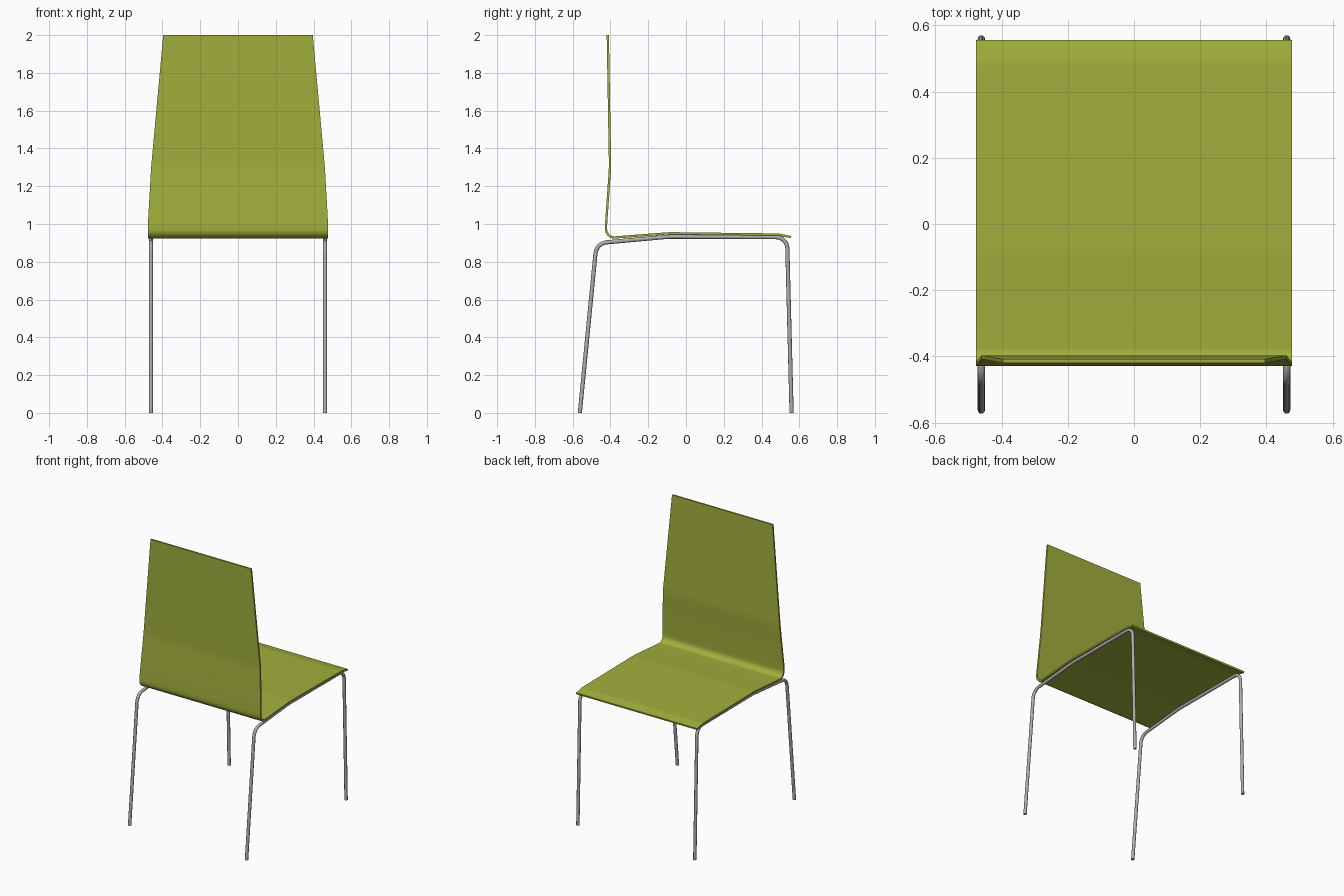
import bpy, bmesh, math
from mathutils import Vector

if "Cube" in bpy.data.objects:
    bpy.data.objects.remove(bpy.data.objects["Cube"])


def material(name, rgb):
    m = bpy.data.materials.new(name)
    m.diffuse_color = (*rgb, 1)
    m.use_nodes = True
    m.node_tree.nodes["Principled BSDF"].inputs["Base Color"].default_value = m.diffuse_color
    return m


GREEN = material("olive green", (0.36, 0.43, 0.045))
STEEL = material("grey metal", (0.42, 0.42, 0.42))


def fillet(points, steps=8):
    """Round the corners of a (y, z, radius) path with circular arcs."""
    out = []
    for i, (y, z, r) in enumerate(points):
        p = Vector((y, z))
        if r == 0 or i in (0, len(points) - 1):
            out.append(p)
            continue
        a = (Vector(points[i - 1][:2]) - p).normalized()
        b = (Vector(points[i + 1][:2]) - p).normalized()
        half = a.angle(b) / 2
        centre = p + (a + b).normalized() * (r / math.sin(half))
        s = p + a * (r / math.tan(half)) - centre
        e = p + b * (r / math.tan(half)) - centre
        total = s.angle(e)
        for k in range(steps + 1):
            t = k / steps
            out.append(centre + (s * math.sin((1 - t) * total) + e * math.sin(t * total)) / math.sin(total))
    return out


def sweep(name, path, section, mat, x0=0, level_ends=False):
    """Sweep section(z) -> [(x, normal offset)] along a path in the yz plane."""
    bm = bmesh.new()
    rings = []
    n = len(path)
    for i, p in enumerate(path):
        d1 = (path[i] - path[i - 1]).normalized() if i else None
        d2 = (path[i + 1] - path[i]).normalized() if i < n - 1 else None
        t = ((d1 or d2) + (d2 or d1)).normalized()
        nrm = Vector((-t.y, t.x)) / t.dot(d1 or d2)
        if level_ends and i in (0, n - 1):
            nrm = Vector((-1 if t.y > 0 else 1, 0))
        rings.append([bm.verts.new((x0 + x, p.x + nrm.x * o, p.y + nrm.y * o))
                      for x, o in section(p.y)])
    m = len(rings[0])
    for a, b in zip(rings, rings[1:]):
        for j in range(m):
            bm.faces.new((a[j], a[(j + 1) % m], b[(j + 1) % m], b[j]))
    bm.faces.new(rings[0])
    bm.faces.new(rings[-1])
    bmesh.ops.recalc_face_normals(bm, faces=bm.faces)
    me = bpy.data.meshes.new(name)
    bm.to_mesh(me)
    bm.free()
    me.materials.append(mat)
    ob = bpy.data.objects.new(name, me)
    bpy.context.collection.objects.link(ob)
    bpy.ops.object.select_all(action='DESELECT')
    ob.select_set(True)
    bpy.context.view_layer.objects.active = ob
    bpy.ops.object.shade_smooth_by_angle(angle=math.radians(35))
    return ob


# Seat and backrest: one bent sheet, narrowing towards the top
def sheet(z):
    if z < 1.0:
        w = 0.477
    elif z < 1.3:
        w = 0.477 - 0.017 * (z - 1.0) / 0.3
    else:
        w = 0.46 - 0.064 * (z - 1.3) / 0.7
    h = 0.006
    return [(-w, -h), (w, -h), (w, h), (-w, h)]


shell_path = fillet([(-0.414, 2.0, 0), (-0.402, 1.3, 0.8), (-0.423, 1.0, 0),
                     (-0.424, 0.925, 0.045), (-0.09, 0.951, 0.6),
                     (0.49, 0.944, 0.12), (0.555, 0.931, 0)])
sweep("seat_and_backrest", shell_path, sheet, GREEN)

# Side frames: each a bent tube making front leg, seat rail and back leg
R = 0.011
tube = [(R * math.cos(k * math.pi / 6), R * math.sin(k * math.pi / 6)) for k in range(12)]
frame_path = fillet([(-0.562, 0, 0), (-0.474, 0.898, 0.065), (-0.09, 0.933, 0.6),
                     (0.535, 0.930, 0.06), (0.559, 0, 0)])
for side, x in (("left", -0.461), ("right", 0.461)):
    sweep(side + "_leg_frame", frame_path, lambda z: tube, STEEL, x, True)
